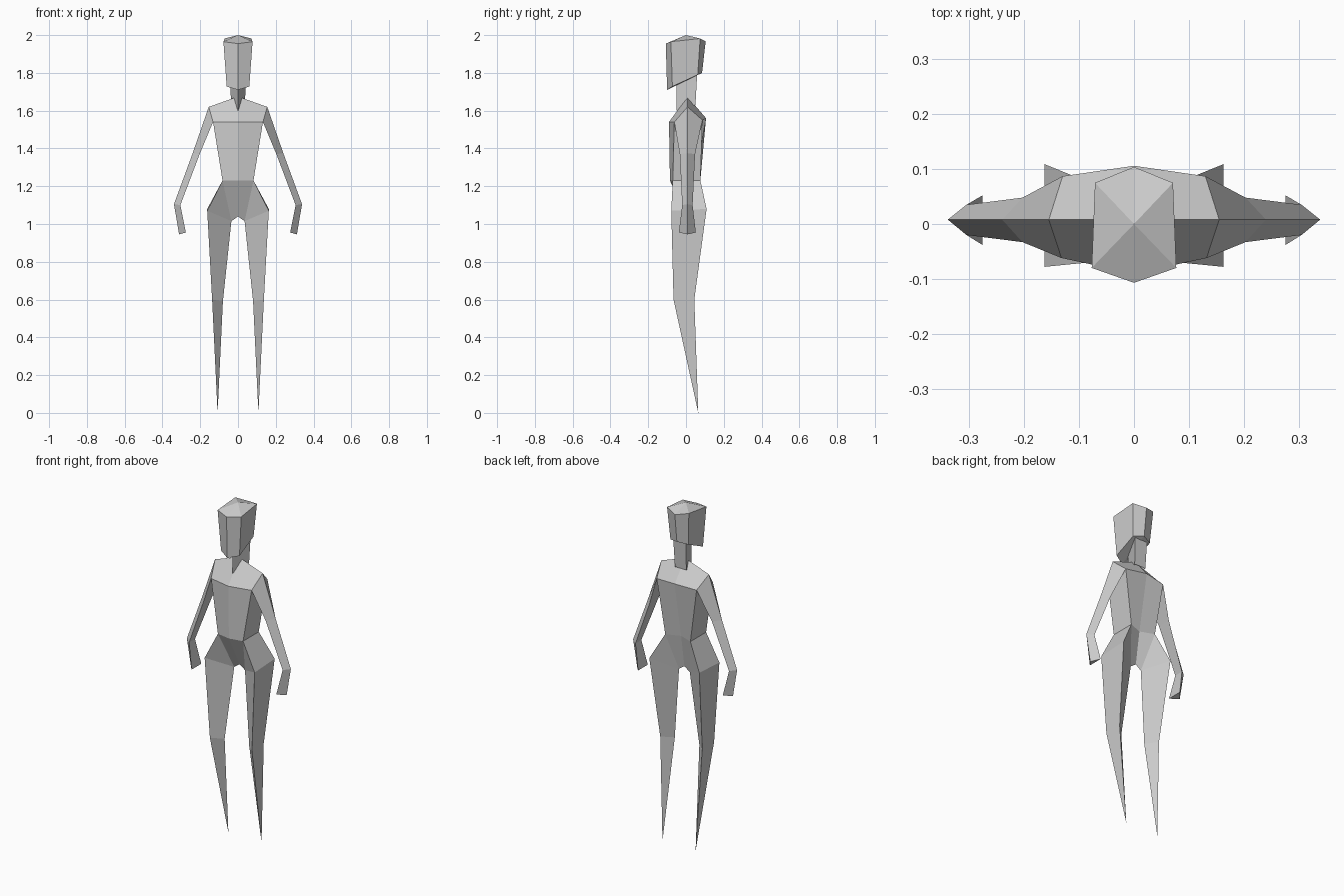
import bpy, bmesh

if "Cube" in bpy.data.objects:
    bpy.data.objects.remove(bpy.data.objects["Cube"])

grey = bpy.data.materials.new("light_grey")
grey.diffuse_color = (0.6, 0.6, 0.6, 1)
grey.use_nodes = True
grey.node_tree.nodes["Principled BSDF"].inputs["Base Color"].default_value = grey.diffuse_color


def build(name, verts, faces):
    """Build the +x half, mirror it across x = 0 and weld the seam."""
    bm = bmesh.new()
    for s in (1, -1):
        vs = [bm.verts.new((s * x, y, z)) for x, y, z in verts]
        for f in faces:
            bm.faces.new([vs[i] for i in f][::s])
    bmesh.ops.remove_doubles(bm, verts=bm.verts, dist=1e-4)
    bmesh.ops.recalc_face_normals(bm, faces=bm.faces)
    me = bpy.data.meshes.new(name)
    bm.to_mesh(me)
    bm.free()
    me.materials.append(grey)
    ob = bpy.data.objects.new(name, me)
    bpy.context.collection.objects.link(ob)
    return ob


def limb(name, rings):
    """Three-sided tube through rings, closed at the far end."""
    verts, faces = [p for r in rings for p in r], []
    for k in range(len(rings) - 1):
        a, b = 3 * k, 3 * k + 3
        for i in range(3):
            j = (i + 1) % 3
            if len(rings[k + 1]) == 1:
                faces.append((a + i, a + j, b))
            else:
                faces.append((a + i, a + j, b + j, b + i))
    if len(rings[-1]) == 3:
        n = len(verts)
        faces.append((n - 3, n - 2, n - 1))
    return build(name, verts, faces)


# Shared joints
shoulder = (0.155, 0.008, 1.62)
chest_f, chest_b = (0.132, -0.062, 1.54), (0.13, 0.087, 1.55)
hip_f, hip_b = (0.163, -0.078, 1.07), (0.163, 0.109, 1.08)
groin = (0.035, 0.015, 1.015)

# Torso and pelvis, open at the shoulder and leg sockets
P = dict(
    N=(0, 0.008, 1.675), S=shoulder, CF=chest_f, CB=chest_b,
    CM=(0, -0.09, 1.54), BM=(0, 0.106, 1.56),
    WF=(0.082, -0.07, 1.23), WM=(0, -0.085, 1.23),
    WB=(0.082, 0.076, 1.23), WC=(0, 0.045, 1.23),
    HF=hip_f, HB=hip_b, I=groin, C=(0, 0.015, 1.04))
keys = list(P)
panels = ["N CM CF S", "N S CB BM", "CF CM WM WF", "CB WB WC BM",
          "CF WF WB CB", "WF HF HB WB", "WF I HF", "WF WM C I",
          "WB HB I", "WB I C WC"]
build("torso", list(P.values()),
      [[keys.index(k) for k in p.split()] for p in panels])

# Arms: shoulder, mid arm, elbow, hand
limb("arms", [
    [shoulder, chest_f, chest_b],
    [(0.24, 0.008, 1.375), (0.203, -0.033, 1.37), (0.203, 0.048, 1.37)],
    [(0.339, 0.008, 1.105), (0.305, -0.02, 1.1), (0.305, 0.035, 1.1)],
    [(0.312, 0.008, 0.945), (0.276, -0.038, 0.955), (0.276, 0.052, 0.955)]])

# Legs: hip, knee, pointed foot
limb("legs", [
    [hip_f, groin, hip_b],
    [(0.137, -0.066, 0.6), (0.08, -0.01, 0.59), (0.137, 0.044, 0.6)],
    [(0.108, 0.065, 0)]])

# Neck: three-sided, ridge at the front
build("neck", [(0, -0.05, 1.6), (0.037, 0.05, 1.63), (0, 0.05, 1.63),
               (0, -0.05, 1.75), (0.042, 0.06, 1.81), (0, 0.06, 1.81)],
      [(0, 1, 4, 3), (1, 2, 5, 4)])

# Head: six-sided block with a low peak and a sloping jaw
build("head", [(0, 0, 2.0),
               (0, -0.107, 1.955), (0.077, -0.08, 1.965),
               (0.071, 0.075, 1.982), (0, 0.104, 1.967),
               (0, -0.1, 1.71), (0.06, -0.072, 1.728),
               (0.058, 0.062, 1.79), (0, 0.085, 1.8)],
      [(0, 1, 2), (0, 2, 3), (0, 3, 4),
       (1, 5, 6, 2), (2, 6, 7, 3), (3, 7, 8, 4), (5, 8, 7, 6)])
